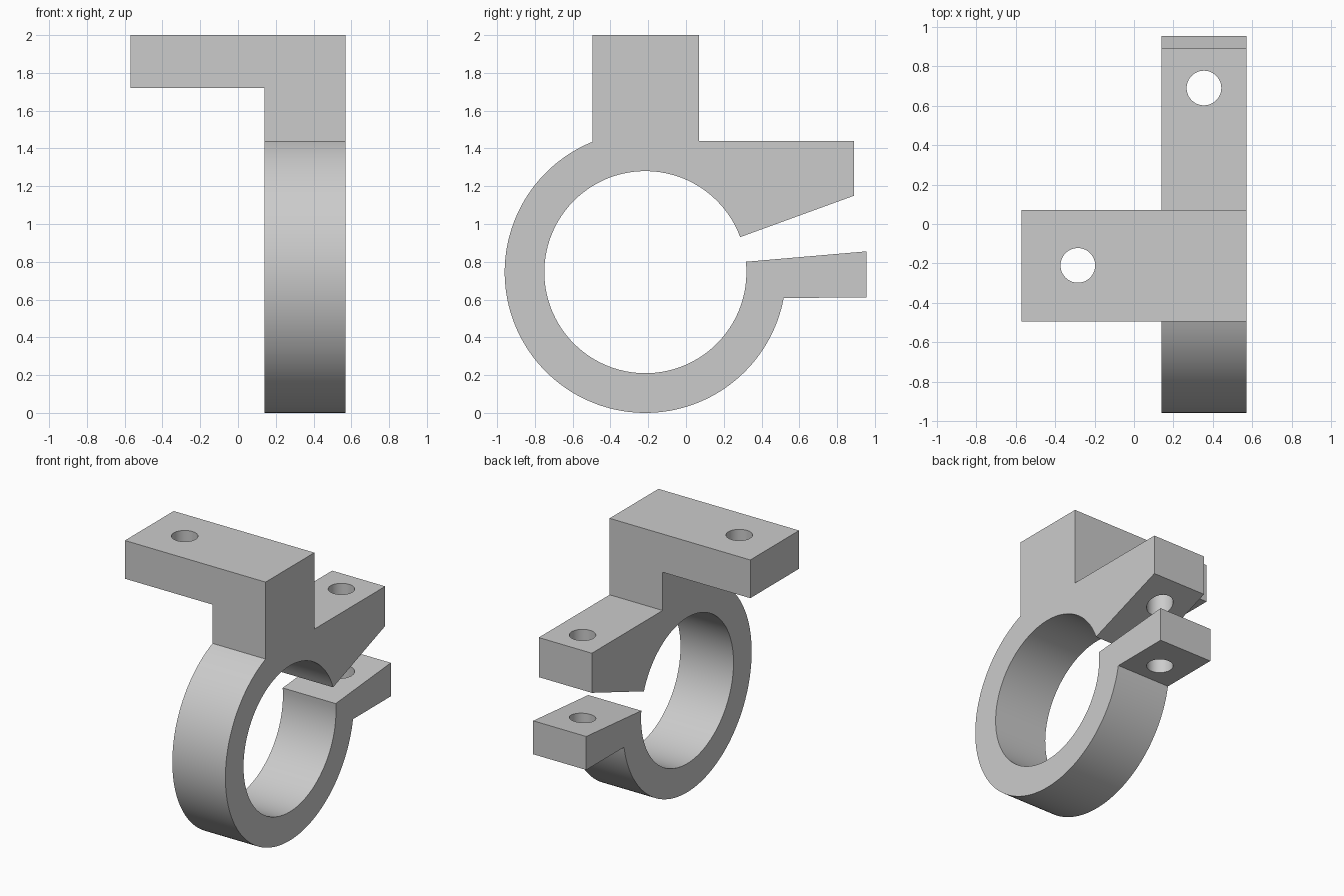
import bpy, bmesh
from math import sin, cos, radians

cube = bpy.data.objects.get("Cube")
if cube:
    bpy.data.objects.remove(cube, do_unlink=True)

# Shared dimensions
HALF_X, INNER_X = 0.57, 0.14
TOP_Z, ARM_Z = 2.0, 1.72
CENTRE_Y, CENTRE_Z = -0.215, 0.745
OUTER_R, INNER_R, HOLE_R = 0.745, 0.535, 0.088

metal = bpy.data.materials.new("light grey")
metal.use_nodes = True
metal.diffuse_color = (0.6, 0.6, 0.6, 1)
metal.node_tree.nodes["Principled BSDF"].inputs["Base Color"].default_value = (0.6, 0.6, 0.6, 1)


def arc(radius, start, end, steps=96):
    angles = [radians(start + (end - start) * i / steps) for i in range(steps + 1)]
    return [(CENTRE_Y + radius * cos(a), CENTRE_Z + radius * sin(a)) for a in angles]


def extrude_profile(name, points, x0, x1):
    """Extrude a closed y-z outline along x."""
    bm = bmesh.new()
    face = bm.faces.new([bm.verts.new((x0, y, z)) for y, z in points])
    result = bmesh.ops.extrude_face_region(bm, geom=[face])
    verts = [v for v in result["geom"] if isinstance(v, bmesh.types.BMVert)]
    bmesh.ops.translate(bm, verts=verts, vec=(x1 - x0, 0, 0))
    bmesh.ops.recalc_face_normals(bm, faces=bm.faces)
    mesh = bpy.data.meshes.new(name)
    bm.to_mesh(mesh)
    bm.free()
    obj = bpy.data.objects.new(name, mesh)
    bpy.context.collection.objects.link(obj)
    obj.data.materials.append(metal)
    return obj


def cut(target, cutter):
    """Subtract the cutter from the target, then discard it."""
    cutter.hide_render = True
    mod = target.modifiers.new("cut", "BOOLEAN")
    mod.operation, mod.solver, mod.object = "DIFFERENCE", "EXACT", cutter
    bpy.ops.object.select_all(action="DESELECT")
    bpy.context.view_layer.objects.active = target
    target.select_set(True)
    bpy.ops.object.modifier_apply(modifier=mod.name)
    bpy.data.objects.remove(cutter, do_unlink=True)


def hole(target, x, y, z0, z1):
    bpy.ops.mesh.primitive_cylinder_add(vertices=48, radius=HOLE_R, depth=z1 - z0,
                                        location=(x, y, (z0 + z1) / 2))
    cutter = bpy.context.object
    cutter.data.materials.append(metal)
    cut(target, cutter)


# Split ring with upright post and two clamping lugs
outline = [(0.07, TOP_Z), (-0.495, TOP_Z)]
outline += arc(OUTER_R, 112, 349.5)
outline += [(0.955, 0.61), (0.955, 0.855)]
outline += arc(INNER_R, 365.9, 20.3)
outline += [(0.89, 1.15), (0.89, 1.44), (0.07, 1.44)]
clamp = extrude_profile("clamp_bracket", outline, -HALF_X, HALF_X)

# Cut away everything below the side arm
space = [(-2, -1), (2, -1), (2, ARM_Z), (-2, ARM_Z)]
cut(clamp, extrude_profile("arm_clearance", space, -1, INNER_X))

# Bolt holes through the arm and through both lugs
hole(clamp, -0.285, -0.21, 1.6, 2.1)
hole(clamp, 0.355, 0.69, 0.5, 1.6)

bpy.ops.object.select_all(action="DESELECT")
bpy.context.view_layer.objects.active = clamp
clamp.select_set(True)
bpy.ops.object.shade_smooth_by_angle(angle=radians(30))
